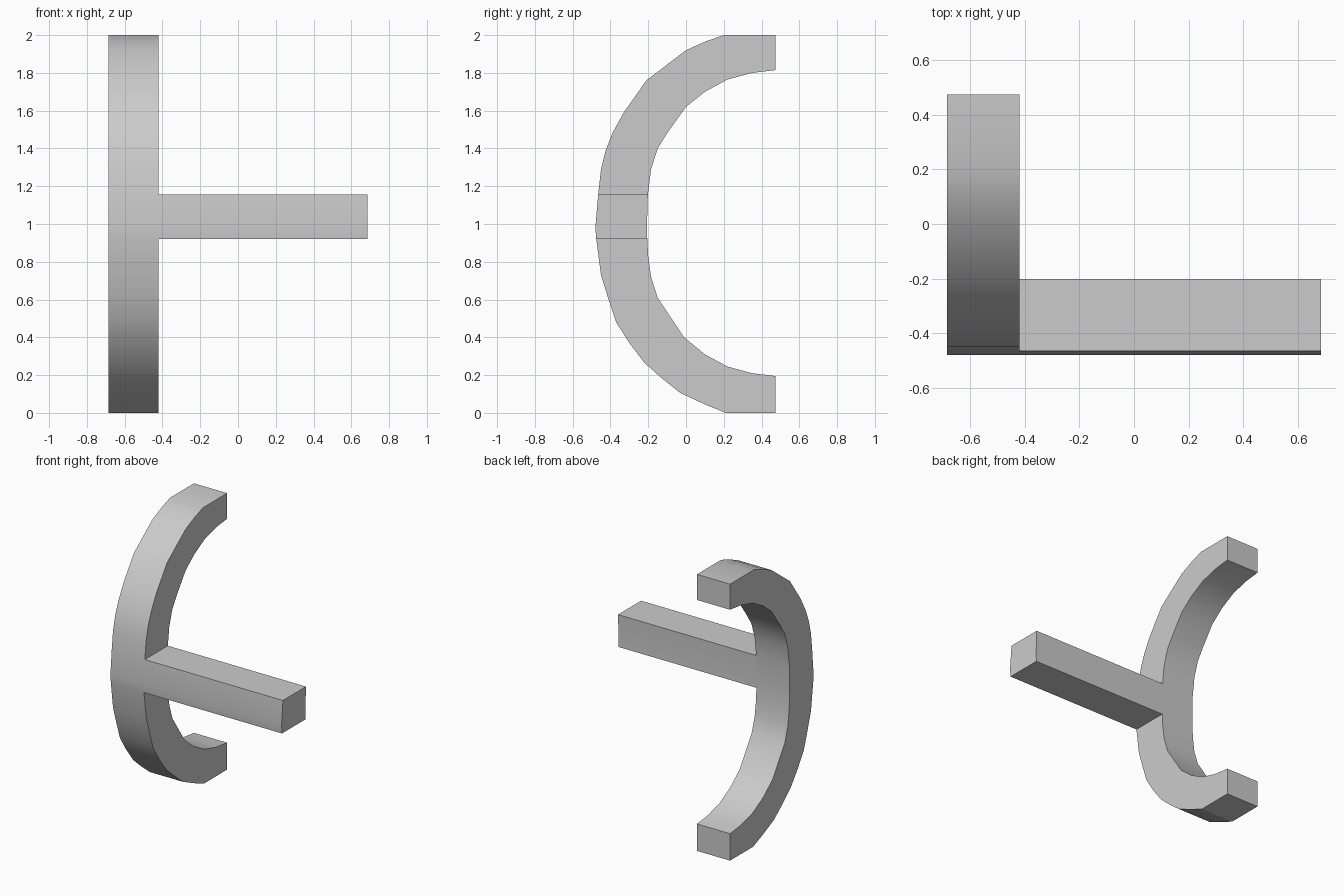
import bpy
import bmesh
import math
from mathutils import Vector

# Remove the default object
default_cube = bpy.data.objects.get("Cube")
if default_cube:
    bpy.data.objects.remove(default_cube, do_unlink=True)

LEFT, INNER, RIGHT = -0.685, -0.42, 0.685

# Side profile as (y, z), split into an upper hook, a central hub and a lower hook
upper_outer = [(.475, 2), (.2, 2), (.1, 1.965), (0, 1.92), (-.21, 1.76),
               (-.33, 1.59), (-.39, 1.48), (-.425, 1.39), (-.45, 1.29)]
hub_outer = [(-.465, 1.155), (-.48, .98), (-.475, .92)]
lower_outer = [(-.45, .73), (-.41, .6), (-.37, .48), (-.3, .37), (-.22, .265),
               (-.13, .185), (-.03, .105), (.1, .045), (.21, 0), (.475, 0)]
lower_inner = [(.475, .195), (.35, .21), (.22, .245), (.1, .31), (-.01, .4),
               (-.09, .52), (-.15, .61), (-.185, .72), (-.2, .83)]
hub_inner = [(-.205, .92), (-.207, .98), (-.202, 1.155)]
upper_inner = [(-.185, 1.29), (-.15, 1.4), (-.1, 1.48), (0, 1.62),
               (.1, 1.7), (.22, 1.765), (.35, 1.8), (.475, 1.815)]


def grey_material():
    grey = (0.6, 0.6, 0.6, 1)
    material = bpy.data.materials.new("plain grey")
    material.use_nodes = True
    material.diffuse_color = grey
    material.node_tree.nodes["Principled BSDF"].inputs["Base Color"].default_value = grey
    return material


def extrude(bm, faces, distance):
    """Pull faces along x and return the moved copies."""
    result = bmesh.ops.extrude_face_region(bm, geom=faces)["geom"]
    moved = [item for item in result if isinstance(item, bmesh.types.BMVert)]
    bmesh.ops.translate(bm, verts=moved, vec=Vector((distance, 0, 0)))
    return [item for item in result if isinstance(item, bmesh.types.BMFace)]


bm = bmesh.new()


def add_verts(points):
    return [bm.verts.new((LEFT, y, z)) for y, z in points]


# Curved bracket: three joined profile pieces pulled to the bracket width
hub_front, hub_back = add_verts(hub_outer), add_verts(hub_inner)
upper = add_verts(upper_outer) + [hub_front[0], hub_back[-1]] + add_verts(upper_inner)
lower = [hub_front[-1]] + add_verts(lower_outer + lower_inner) + [hub_back[0]]
pieces = [bm.faces.new(loop) for loop in (upper, hub_front + hub_back, lower)]
inner_side = extrude(bm, pieces, INNER - LEFT)

# Cross arm: the hub face pulled out to the far end
hub_face = min(inner_side, key=lambda f: abs(f.calc_center_median().z - 1.03))
extrude(bm, [hub_face], RIGHT - INNER)
bmesh.ops.recalc_face_normals(bm, faces=bm.faces[:])

mesh = bpy.data.meshes.new("bracket_with_arm")
bm.to_mesh(mesh)
bm.free()
mesh.materials.append(grey_material())
bracket = bpy.data.objects.new("bracket_with_arm", mesh)
bpy.context.collection.objects.link(bracket)

# Smooth the curved walls, keep the corners sharp
bpy.ops.object.select_all(action="DESELECT")
bracket.select_set(True)
bpy.context.view_layer.objects.active = bracket
bpy.ops.object.shade_smooth_by_angle(angle=math.radians(20))
